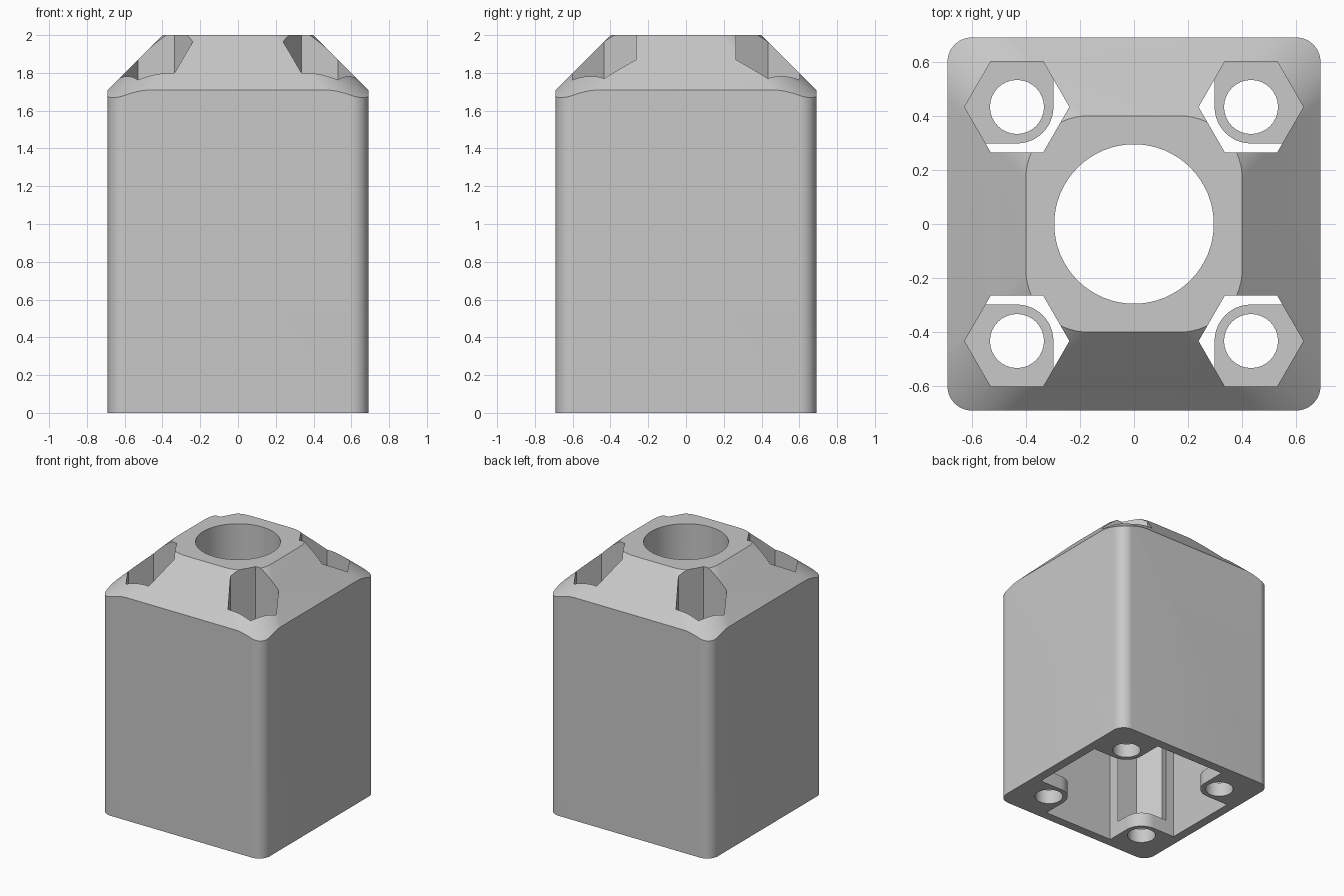
import bpy
import bmesh
import math

if "Cube" in bpy.data.objects:
    bpy.data.objects.remove(bpy.data.objects["Cube"], do_unlink=True)

grey = bpy.data.materials.new("light grey")
grey.use_nodes = True
grey.diffuse_color = (0.58, 0.58, 0.58, 1)
grey.node_tree.nodes["Principled BSDF"].inputs["Base Color"].default_value = (0.58, 0.58, 0.58, 1)

BOLT = 0.433  # bolt axis offset in x and y
CORNERS = [(sx, sy) for sx in (-1, 1) for sy in (-1, 1)]


def loft(name, rings):
    """Closed solid through matching rings of (points, height)."""
    bm = bmesh.new()
    loops = [[bm.verts.new((x, y, z)) for x, y in pts] for pts, z in rings]
    n = len(loops[0])
    for low, high in zip(loops, loops[1:]):
        for i in range(n):
            j = (i + 1) % n
            bm.faces.new((low[i], low[j], high[j], high[i]))
    bm.faces.new(loops[0][::-1])
    bm.faces.new(loops[-1])
    bmesh.ops.recalc_face_normals(bm, faces=bm.faces[:])
    mesh = bpy.data.meshes.new(name)
    bm.to_mesh(mesh)
    bm.free()
    mesh.materials.append(grey)
    obj = bpy.data.objects.new(name, mesh)
    bpy.context.collection.objects.link(obj)
    return obj


def prism(name, pts, z0, z1):
    return loft(name, [(pts, z0), (pts, z1)])


def arc(cx, cy, r, start, end, steps):
    return [(cx + r * math.cos(math.radians(start + (end - start) * i / steps)),
             cy + r * math.sin(math.radians(start + (end - start) * i / steps)))
            for i in range(steps + 1)]


def circle(cx, cy, r, sides):
    return arc(cx, cy, r, 0, 360, sides)[:-1]


def rounded_square(half, r):
    c = half - r
    pts = []
    for k, (sx, sy) in enumerate([(1, 1), (-1, 1), (-1, -1), (1, -1)]):
        pts += arc(sx * c, sy * c, r, 90 * k, 90 * k + 90, 16)
    return pts


def cavity_outline(half, r):
    """Square with each corner filled by a rounded bolt pillar."""
    inner = BOLT - r
    quarter = [(half, inner)] + arc(BOLT, BOLT, r, 270, 180, 12) + [(inner, half)]
    pts = []
    for k in range(4):
        c, s = round(math.cos(k * math.pi / 2)), round(math.sin(k * math.pi / 2))
        pts += [(c * x - s * y, s * x + c * y) for x, y in quarter]
    return pts


def combine(target, tool, operation):
    mod = target.modifiers.new(operation.lower(), "BOOLEAN")
    mod.operation = operation
    mod.solver = "EXACT"
    mod.object = tool
    bpy.context.view_layer.objects.active = target
    bpy.ops.object.modifier_apply(modifier=mod.name)
    bpy.data.objects.remove(tool, do_unlink=True)


# Outer shell: rounded block trimmed by a sloped cap with softer corners
housing = prism("housing", rounded_square(0.69, 0.09), 0, 2.1)
cap = loft("cap_trim", [(rounded_square(0.8, 0.23), -0.1),
                        (rounded_square(0.8, 0.23), 1.6),
                        (rounded_square(0.4, 0.23), 2.0)])
combine(housing, cap, "INTERSECT")

# Open-bottomed cavity and round opening in the roof
combine(housing, prism("cavity", cavity_outline(0.62, 0.135), -0.1, 1.5), "DIFFERENCE")
combine(housing, prism("opening", circle(0, 0, 0.295, 64), 1.3, 2.2), "DIFFERENCE")

# Hexagonal nut channels above thin bolt bosses
for sx, sy in CORNERS:
    x, y = sx * BOLT, sy * BOLT
    combine(housing, prism("nut_channel", circle(x, y, 0.194, 6), 0.11, 2.2), "DIFFERENCE")
    combine(housing, prism("bolt_hole", circle(x, y, 0.1, 32), -0.1, 0.3), "DIFFERENCE")

bpy.ops.object.select_all(action="DESELECT")
housing.select_set(True)
bpy.context.view_layer.objects.active = housing
bpy.ops.object.shade_smooth_by_angle(angle=math.radians(20))
